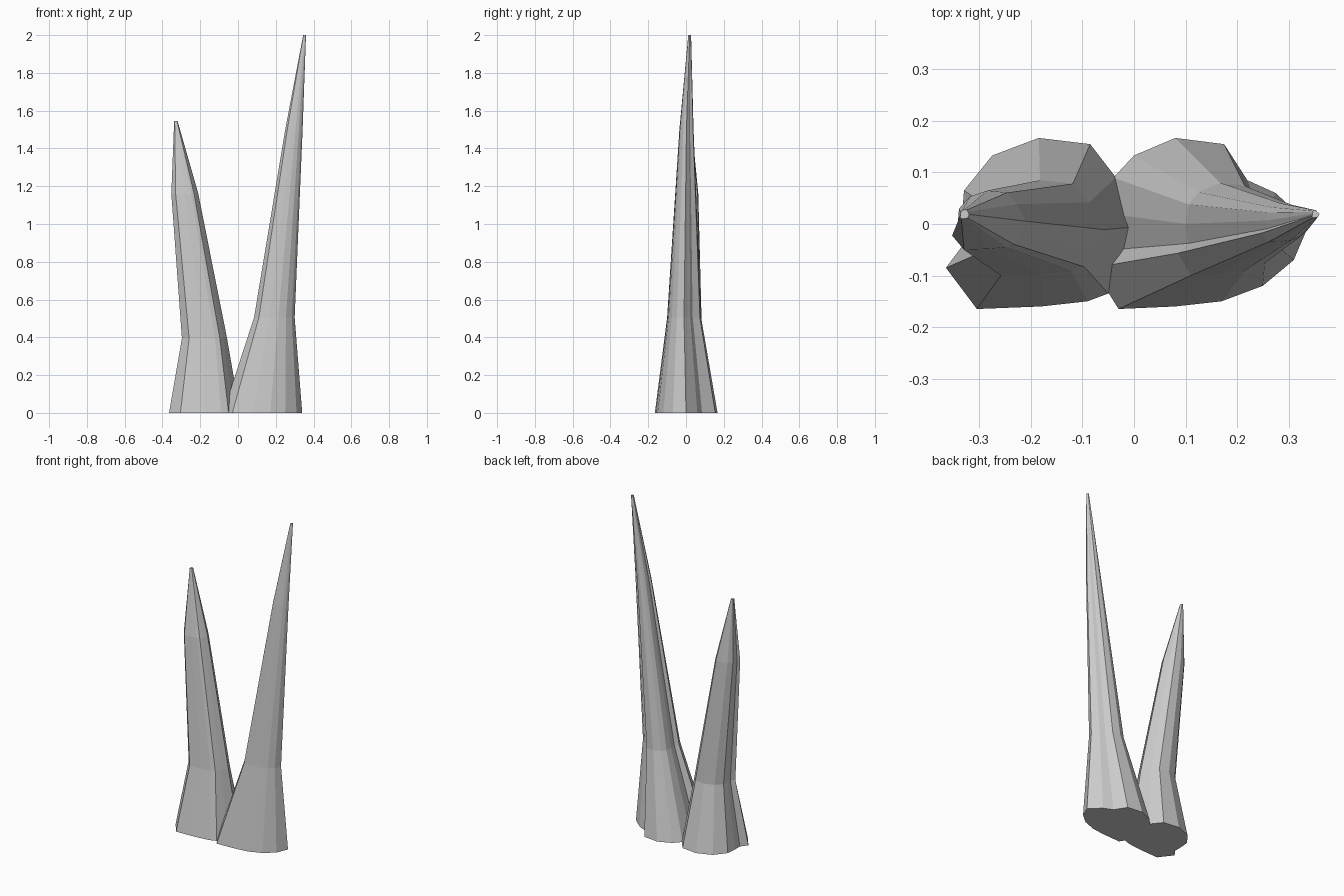
import bpy, bmesh

if "Cube" in bpy.data.objects:
    bpy.data.objects.remove(bpy.data.objects["Cube"])


def spike(name, outline, rings):
    """Loft a base outline through rings given as (z, xmin, xmax, ymin, ymax)."""
    xs, ys = zip(*outline)
    x0, x1, y0, y1 = min(xs), max(xs), min(ys), max(ys)
    bm = bmesh.new()
    loops = [[bm.verts.new((x, y, 0)) for x, y in outline]]
    for z, a, b, c, d in rings:
        loops.append([bm.verts.new((a + (x - x0) / (x1 - x0) * (b - a),
                                    c + (y - y0) / (y1 - y0) * (d - c), z))
                      for x, y in outline])
    n = len(outline)
    for lo, hi in zip(loops, loops[1:]):
        for i in range(n):
            j = (i + 1) % n
            bm.faces.new((lo[i], lo[j], hi[j], hi[i]))
    bm.faces.new(loops[0][::-1])
    bm.faces.new(loops[-1])
    bmesh.ops.recalc_face_normals(bm, faces=bm.faces)
    mesh = bpy.data.meshes.new(name)
    bm.to_mesh(mesh)
    bm.free()
    obj = bpy.data.objects.new(name, mesh)
    bpy.context.collection.objects.link(obj)


# Tall spike leaning right
spike("tall_spike",
      [(-0.03, -0.165), (0.08, -0.16), (0.17, -0.15), (0.25, -0.12),
       (0.31, -0.07), (0.34, 0.0), (0.275, 0.06), (0.22, 0.085),
       (0.175, 0.155), (0.08, 0.167), (0.0, 0.133), (-0.04, 0.09),
       (-0.05, 0.02), (-0.04, -0.05), (-0.08, -0.085)],
      [(0.505, 0.085, 0.30, -0.10, 0.08),
       (1.5, 0.25, 0.342, -0.035, 0.04),
       (2.0, 0.345, 0.36, 0.012, 0.027)])

# Short spike leaning left, with a kinked tip
spike("short_spike",
      [(-0.305, -0.165), (-0.18, -0.16), (-0.09, -0.15), (-0.05, -0.135),
       (-0.02, -0.075), (0.01, -0.005), (-0.035, 0.09), (-0.085, 0.155),
       (-0.185, 0.167), (-0.275, 0.133), (-0.33, 0.065), (-0.335, 0.0),
       (-0.335, -0.045), (-0.365, -0.085)],
      [(0.395, -0.297, -0.058, -0.10, 0.085),
       (1.16, -0.353, -0.21, -0.05, 0.065),
       (1.545, -0.338, -0.32, 0.01, 0.028)])
